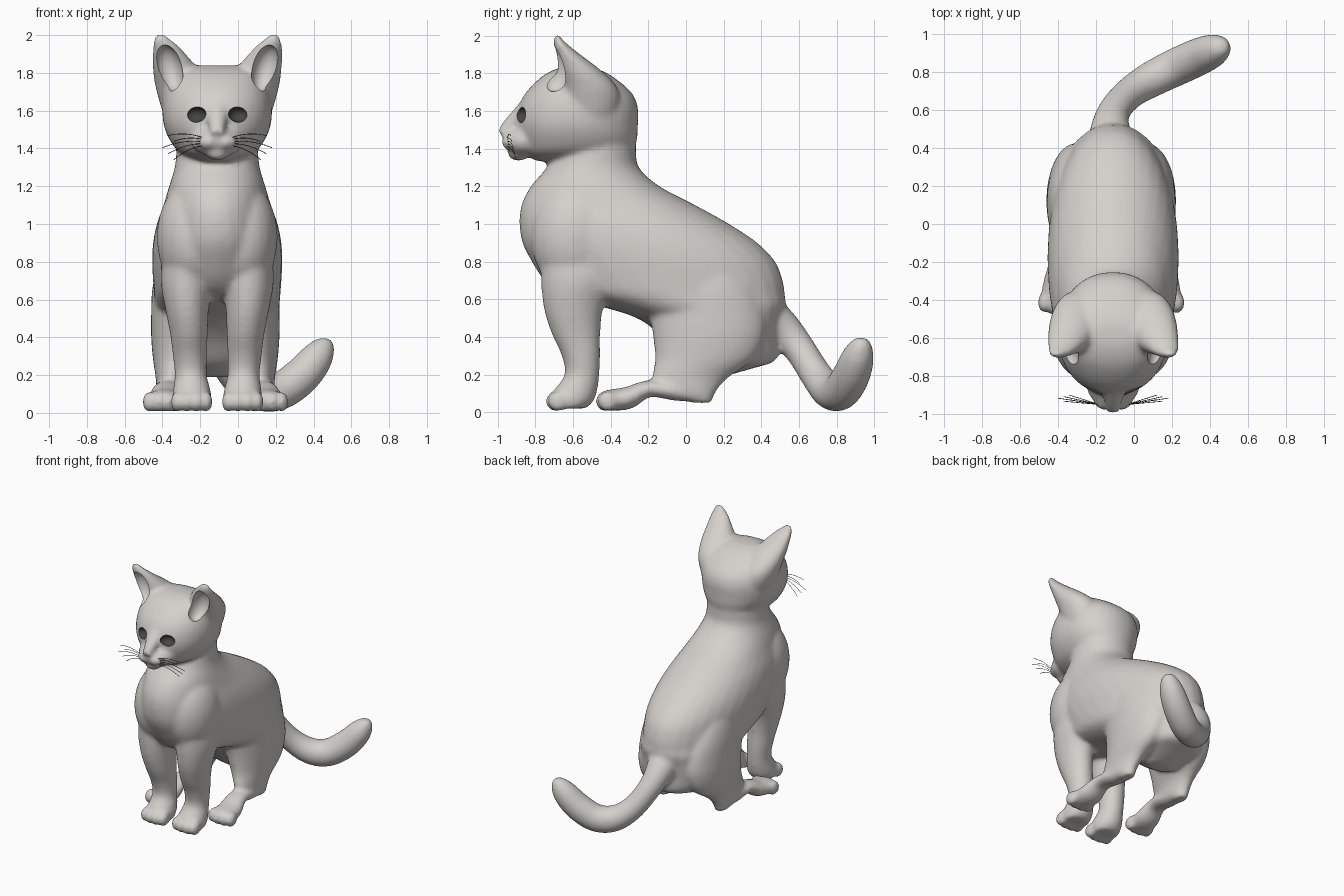
import bpy, bmesh, math
from mathutils import Vector, Matrix

if "Cube" in bpy.data.objects:
    bpy.data.objects.remove(bpy.data.objects["Cube"], do_unlink=True)

CX = -0.11  # midline of the body; the tail swings out to one side


def material(name, rgb):
    m = bpy.data.materials.new(name)
    m.use_nodes = True
    m.diffuse_color = (*rgb, 1)
    bsdf = m.node_tree.nodes["Principled BSDF"]
    bsdf.inputs["Base Color"].default_value = (*rgb, 1)
    bsdf.inputs["Roughness"].default_value = 0.7
    return m


FUR = material("warm grey", (0.66, 0.635, 0.605))
DARK = material("dark grey", (0.06, 0.06, 0.055))


def refine(rows, n=4):
    """Catmull-Rom interpolation of rows of numbers."""
    out = []
    for i in range(len(rows) - 1):
        a, b, c, d = (rows[max(0, min(len(rows) - 1, i + k))] for k in (-1, 0, 1, 2))
        for s in range(n):
            t = s / n
            out.append([q + t / 2 * (r - p + t * (2 * p - 5 * q + 4 * r - w + t * (3 * (q - r) + w - p)))
                        for p, q, r, w in zip(a, b, c, d)])
    return out + [list(rows[-1])]


def loft(bm, rings, power=2.0, n=32):
    """Skin capped rings, each given as centre, side vector, depth vector."""
    def bend(v):
        return math.copysign(abs(v) ** (2 / power), v)
    loops = []
    for c, u, v in rings:
        angles = [math.tau * k / n for k in range(n)]
        loops.append([bm.verts.new(c + u * bend(math.cos(a)) + v * bend(math.sin(a))) for a in angles])
    faces = [bm.faces.new(loops[0]), bm.faces.new(loops[-1])]
    for a, b in zip(loops, loops[1:]):
        faces += [bm.faces.new((a[k], a[(k + 1) % n], b[(k + 1) % n], b[k])) for k in range(n)]
    bmesh.ops.recalc_face_normals(bm, faces=faces)


def slices(bm, rows, power=2.0, paired=False, mid=CX):
    """Horizontal slices: z, front y, back y, half width (, side offset)."""
    for side in ((1, -1) if paired else (0,)):
        loft(bm, [(Vector((mid + side * (r[4] if paired else 0), (r[1] + r[2]) / 2, r[0])),
                   Vector((r[3], 0, 0)), Vector((0, (r[2] - r[1]) / 2, 0))) for r in refine(rows)], power)


def sweep(bm, rows, ref):
    """Tube through points x, y, z, radius along ref, other radius."""
    rows = refine(rows)
    pts = [Vector(r[:3]) for r in rows]
    rings = []
    for i, r in enumerate(rows):
        t = (pts[min(i + 1, len(pts) - 1)] - pts[max(i - 1, 0)]).normalized()
        u = (ref - t * ref.dot(t)).normalized()
        rings.append((pts[i], u * r[3], t.cross(u) * r[4]))
    loft(bm, rings)


def ball(bm, centre, radii, rot=Matrix()):
    bmesh.ops.create_uvsphere(bm, u_segments=24, v_segments=16, radius=1,
                              matrix=Matrix.Translation(centre) @ rot @ Matrix.Diagonal((*radii, 1)))


def finish(bm, name, mat):
    me = bpy.data.meshes.new(name)
    bm.to_mesh(me)
    bm.free()
    me.materials.append(mat)
    ob = bpy.data.objects.new(name, me)
    bpy.context.collection.objects.link(ob)
    return ob


def pair(bm, x, y, z, radii, rot=0):
    for s in (1, -1):
        ball(bm, (CX + s * x, y, z), radii, Matrix.Rotation(s * rot, 4, 'Y'))


cat = bmesh.new()
# torso from rump to neck
slices(cat, [(0.19, 0.1, 0.2, 0.1), (0.235, 0.03, 0.36, 0.17), (0.28, -0.03, 0.48, 0.22),
             (0.4, -0.13, 0.49, 0.285), (0.5, -0.26, 0.505, 0.315), (0.57, -0.48, 0.53, 0.33),
             (0.63, -0.67, 0.525, 0.335), (0.7, -0.755, 0.515, 0.34),
             (0.8, -0.82, 0.475, 0.345), (0.9, -0.87, 0.38, 0.34), (1, -0.885, 0.23, 0.32),
             (1.1, -0.875, 0.05, 0.285), (1.2, -0.825, -0.14, 0.255), (1.3, -0.74, -0.25, 0.225),
             (1.4, -0.69, -0.265, 0.215), (1.5, -0.66, -0.27, 0.2)], 2.05)
# shoulders
pair(cat, 0.13, -0.585, 0.93, (0.19, 0.24, 0.3))
# skull
slices(cat, [(1.335, -0.8, -0.4, 0.1), (1.38, -0.86, -0.29, 0.2), (1.45, -0.885, -0.26, 0.255),
             (1.53, -0.9, -0.255, 0.285), (1.62, -0.89, -0.255, 0.29), (1.7, -0.85, -0.29, 0.275),
             (1.78, -0.77, -0.385, 0.24), (1.82, -0.7, -0.46, 0.19), (1.84, -0.63, -0.53, 0.1)], 2.15)
# muzzle, chin, nose bridge and cheeks
ball(cat, (CX, -0.86, 1.44), (0.14, 0.1, 0.085))
pair(cat, 0.045, -0.925, 1.435, (0.06, 0.055, 0.045))
ball(cat, (CX, -0.89, 1.375), (0.06, 0.06, 0.04))
sweep(cat, [(CX, -0.78, 1.69, 0.09, 0.05), (CX, -0.865, 1.59, 0.065, 0.05),
            (CX, -0.94, 1.52, 0.045, 0.04), (CX, -0.985, 1.478, 0.035, 0.025)], Vector((1, 0, 0)))
# ears, running back into the skull
slices(cat, [(1.45, -0.6, -0.42, 0.05, 0.15), (1.56, -0.63, -0.37, 0.1, 0.175), (1.66, -0.65, -0.35, 0.12, 0.19),
             (1.74, -0.665, -0.375, 0.13, 0.2), (1.82, -0.685, -0.455, 0.12, 0.222),
             (1.9, -0.695, -0.56, 0.09, 0.255), (1.96, -0.705, -0.635, 0.06, 0.283),
             (2, -0.7, -0.67, 0.028, 0.3), (2.01, -0.7, -0.685, 0.012, 0.305)], 2, True)
# front legs and paws
slices(cat, [(0.02, -0.71, -0.53, 0.09, 0.135), (0.06, -0.73, -0.49, 0.105, 0.135), (0.12, -0.7, -0.47, 0.1, 0.135),
             (0.2, -0.645, -0.46, 0.085, 0.14), (0.3, -0.66, -0.455, 0.09, 0.145), (0.42, -0.715, -0.455, 0.1, 0.15),
             (0.55, -0.755, -0.44, 0.115, 0.16), (0.7, -0.77, -0.38, 0.135, 0.165),
             (0.85, -0.76, -0.35, 0.12, 0.165), (1, -0.66, -0.4, 0.08, 0.165)], 2, True)
# thighs and lower hind legs
HX = CX - 0.01
slices(cat, [(0.05, 0.04, 0.14, 0.04, 0.245), (0.1, -0.14, 0.155, 0.065, 0.245), (0.18, -0.18, 0.22, 0.08, 0.235),
             (0.28, -0.165, 0.36, 0.12, 0.21), (0.4, -0.175, 0.42, 0.15, 0.19), (0.52, -0.19, 0.42, 0.16, 0.18),
             (0.65, -0.17, 0.37, 0.15, 0.185), (0.78, -0.1, 0.28, 0.12, 0.185), (0.9, 0, 0.15, 0.06, 0.18)],
       2, True, HX)
for s in (1, -1):
    # hind feet
    sweep(cat, [(HX + s * 0.245, 0.11, 0.085, 0.05, 0.035), (HX + s * 0.245, -0.05, 0.11, 0.07, 0.05),
                (HX + s * 0.255, -0.2, 0.125, 0.075, 0.045), (HX + s * 0.265, -0.31, 0.075, 0.095, 0.06),
                (HX + s * 0.275, -0.41, 0.065, 0.095, 0.055), (HX + s * 0.275, -0.45, 0.06, 0.075, 0.045)],
          Vector((1, 0, 0)))
    # toes
    for px, py in ((CX + s * 0.135, -0.7), (HX + s * 0.275, -0.435)):
        for k in (-1.5, -0.5, 0.5, 1.5):
            ball(cat, (px + k * 0.052, py + 0.014 * abs(k), 0.058), (0.034, 0.055, 0.056))
# tail
sweep(cat, [(CX, 0.36, 0.54, 0.15, 0.15), (-0.125, 0.5, 0.45, 0.105, 0.105), (-0.1, 0.6, 0.34, 0.085, 0.085),
            (-0.02, 0.69, 0.2, 0.085, 0.085), (0.09, 0.76, 0.115, 0.095, 0.095), (0.21, 0.82, 0.11, 0.1, 0.1),
            (0.33, 0.875, 0.19, 0.1, 0.1), (0.415, 0.912, 0.29, 0.088, 0.088), (0.455, 0.93, 0.36, 0.06, 0.06),
            (0.465, 0.935, 0.395, 0.03, 0.03)], Vector((0.6, -0.8, 0)))
body = finish(cat, "cat_body", FUR)

# ear hollows and eye sockets
bm = bmesh.new()
pair(bm, 0.255, -0.7, 1.825, (0.07, 0.09, 0.125), 0.25)
hollows = finish(bm, "ear_hollow_cutter", FUR)
bm = bmesh.new()
pair(bm, 0.115, -0.89, 1.58, (0.056, 0.06, 0.043), 0.1)
sockets = finish(bm, "eye_socket_cutter", DARK)
body.data.materials.append(DARK)

# fuse the parts, soften the joins, then carve
mod = body.modifiers.new("fuse", 'REMESH')
mod.mode, mod.voxel_size = 'VOXEL', 0.013
mod = body.modifiers.new("soften", 'SMOOTH')
mod.factor, mod.iterations = 0.5, 16
for cutter in (hollows, sockets):
    mod = body.modifiers.new("carve", 'BOOLEAN')
    mod.operation, mod.solver, mod.object = 'DIFFERENCE', 'EXACT', cutter
    mod.material_mode = 'TRANSFER'
    cutter.hide_render = True
bpy.context.view_layer.objects.active = body
body.select_set(True)
for mod in list(body.modifiers):
    bpy.ops.object.modifier_apply(modifier=mod.name)
for cutter in (hollows, sockets):
    bpy.data.objects.remove(cutter, do_unlink=True)
bpy.ops.object.shade_smooth_by_angle(angle=math.radians(50))

# whiskers
cu = bpy.data.curves.new("whiskers", 'CURVE')
cu.dimensions, cu.bevel_depth, cu.bevel_resolution = '3D', 0.0018, 0
for s in (1, -1):
    for k in range(5):
        sp = cu.splines.new('POLY')
        sp.points.add(6)
        for i, p in enumerate(sp.points):
            t = i / 6
            z = 1.415 + 0.01 * k + t * (0.022 * k - 0.015) - 0.06 * t * t
            p.co = (CX + s * (0.07 + (0.16 + 0.03 * (k % 3)) * t), -0.95 + 0.05 * t - 0.008 * k * t, z, 1)
cu.materials.append(DARK)
bpy.context.collection.objects.link(bpy.data.objects.new("whiskers", cu))
